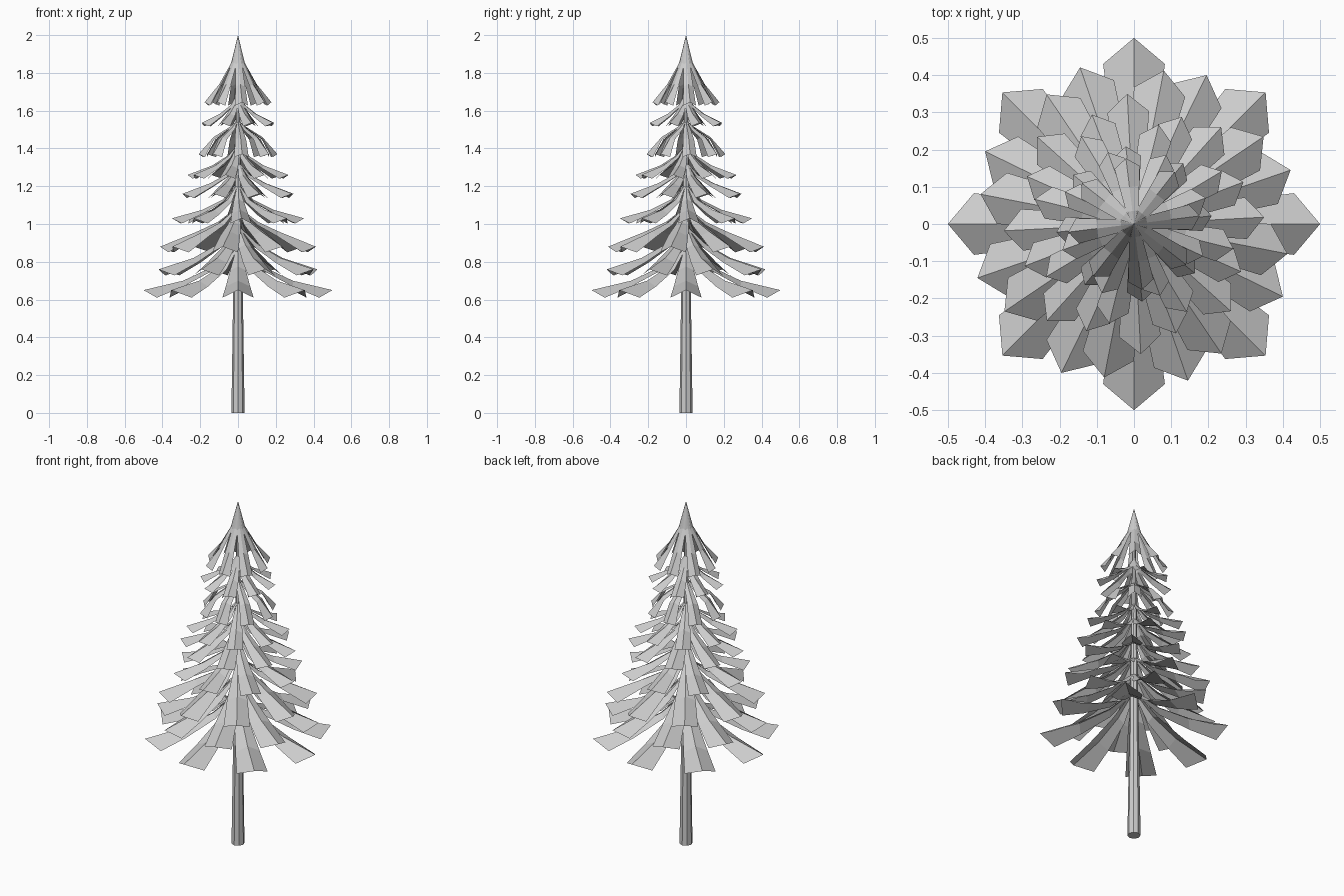
import bpy, bmesh
from math import radians
from mathutils import Matrix, Vector

if "Cube" in bpy.data.objects:
    bpy.data.objects.remove(bpy.data.objects["Cube"])

# Each tier: ridge points (radius, height) from trunk to tip, half width, edge drop, turn in degrees
TIERS = [
    ([(0.015, 0.87), (0.13, 0.775), (0.29, 0.70), (0.50, 0.65)], 0.083, 0.040, 0),
    ([(0.015, 0.98), (0.12, 0.89), (0.25, 0.82), (0.445, 0.76)], 0.075, 0.032, 19),
    ([(0.015, 1.08), (0.11, 1.01), (0.22, 0.96), (0.42, 0.88)], 0.070, 0.030, -11),
    ([(0.015, 1.20), (0.08, 1.13), (0.19, 1.075), (0.35, 1.03)], 0.056, 0.027, 3),
    ([(0.012, 1.32), (0.07, 1.26), (0.16, 1.215), (0.315, 1.16)], 0.050, 0.022, 21),
    ([(0.012, 1.41), (0.06, 1.36), (0.14, 1.31), (0.275, 1.26)], 0.044, 0.020, -14),
    ([(0.012, 1.54), (0.05, 1.51), (0.13, 1.46), (0.21, 1.37)], 0.038, 0.016, 6),
    ([(0.010, 1.68), (0.04, 1.63), (0.10, 1.585), (0.205, 1.535)], 0.036, 0.018, 20),
    ([(0.0, 2.00), (0.035, 1.855), (0.10, 1.74), (0.178, 1.645)], 0.034, 0.018, 7),
]


def finish(bm, name):
    mesh = bpy.data.meshes.new(name)
    bm.to_mesh(mesh)
    bm.free()
    obj = bpy.data.objects.new(name, mesh)
    bpy.context.collection.objects.link(obj)
    return obj


def add_bough(bm, ridge, half, drop, rot):
    """A folded leaf: ridge line with lower edges each side, pointed at the tip."""
    tip_r = ridge[-1][0]
    widths = (0.12, 0.5, 0.78, 1.0)
    mids = [bm.verts.new(rot @ Vector((r, 0, z))) for r, z in ridge]
    for side in (-1, 1):
        edge = []
        for i, ((r, z), w) in enumerate(zip(ridge, widths)):
            if i == 3:
                r -= tip_r * 0.14
            d = drop * w
            if i == 0 and r == 0:
                edge.append(mids[0])
                continue
            edge.append(bm.verts.new(rot @ Vector((r, side * half * w, z - d))))
        for i in range(3):
            loop = [mids[i], mids[i + 1], edge[i + 1]]
            if edge[i] is not mids[i]:
                loop.append(edge[i])
            if side > 0:
                loop.reverse()
            f = bm.faces.new(loop)
            f.normal_update()
            if f.normal.z < 0:
                f.normal_flip()


# Tapered eight-sided trunk
bm = bmesh.new()
bmesh.ops.create_cone(bm, cap_ends=True, segments=8, radius1=0.035, radius2=0.008,
                      depth=1.85, matrix=Matrix.Translation((0, 0, 0.925)))
finish(bm, "trunk")

# Nine tiers of eight drooping boughs
for n, (ridge, half, drop, turn) in enumerate(TIERS, 1):
    bm = bmesh.new()
    for k in range(8):
        add_bough(bm, ridge, half, drop, Matrix.Rotation(radians(turn + 45 * k), 3, 'Z'))
    bmesh.ops.remove_doubles(bm, verts=bm.verts, dist=1e-5)
    finish(bm, f"bough_tier_{n}")
